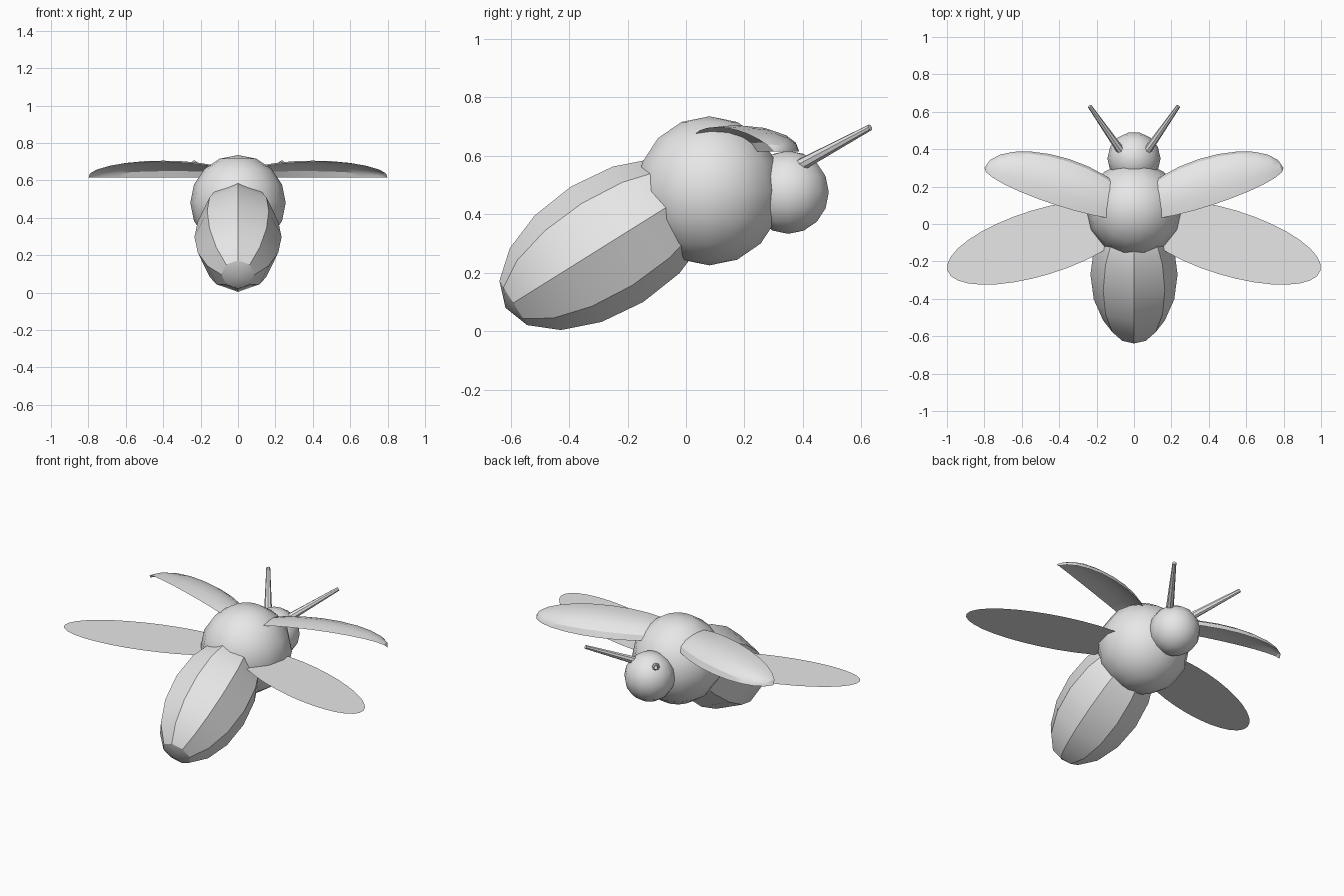
import bpy, bmesh, math
from mathutils import Matrix, Vector

if "Cube" in bpy.data.objects:
    bpy.data.objects.remove(bpy.data.objects["Cube"])

grey = bpy.data.materials.new("light_grey")
grey.diffuse_color = (0.8, 0.8, 0.8, 1)
grey.use_nodes = True
grey.node_tree.nodes["Principled BSDF"].inputs["Base Color"].default_value = grey.diffuse_color


def finish(name, bm, smooth=True):
    me = bpy.data.meshes.new(name)
    bm.to_mesh(me)
    bm.free()
    ob = bpy.data.objects.new(name, me)
    bpy.context.collection.objects.link(ob)
    me.materials.append(grey)
    if smooth:
        bpy.ops.object.select_all(action='DESELECT')
        ob.select_set(True)
        bpy.context.view_layer.objects.active = ob
        bpy.ops.object.shade_smooth_by_angle(angle=math.radians(30.5))
    return ob


def ball(name, loc, size, segs, rings, tilt=0.0, spin=0.0):
    bm = bmesh.new()
    m = (Matrix.Translation(loc) @ Matrix.Rotation(math.radians(tilt), 4, 'X')
         @ Matrix.Diagonal((*size, 1)) @ Matrix.Rotation(math.radians(spin), 4, 'Z'))
    bmesh.ops.create_uvsphere(bm, u_segments=segs, v_segments=rings, radius=1, matrix=m)
    return finish(name, bm)


# Body
ball("thorax", (0, 0.08, 0.48), (0.255, 0.255, 0.255), 14, 8, spin=90)
ball("head", (0, 0.35, 0.475), (0.142, 0.142, 0.142), 14, 8, spin=90)
ball("abdomen", (0, -0.27, 0.297), (0.233, 0.233, 0.41), 8, 8, tilt=-58)


# Domed wing case: a slice of an ellipsoid, open underneath and at the back
def wing_case(name, side):
    ang, a, b, c = math.radians(18), 0.42, 0.185, 0.09
    centre = Vector((0.40, 0.17, 0.615))
    rings, steps = 12, 5
    bm = bmesh.new()
    rows = []
    for i in range(rings + 1):
        u = math.pi * i / rings
        row = []
        for j in range(steps + 1):
            t = math.radians(22.5 * j)
            p = Vector((a * math.cos(u), b * math.sin(u) * math.cos(t),
                        c * math.sin(u) * math.sin(t)))
            p = Matrix.Rotation(ang, 3, 'Z') @ p + centre
            row.append(bm.verts.new((side * p.x, p.y, p.z)))
        rows.append(row)
    for r, q in zip(rows, rows[1:]):
        for j in range(steps):
            bm.faces.new((r[j], r[j + 1], q[j + 1], q[j]))
    bmesh.ops.remove_doubles(bm, verts=bm.verts, dist=1e-4)
    bm.normal_update()
    mid = Vector((side * centre.x, centre.y, centre.z))
    for f in bm.faces:
        if f.normal.dot(f.calc_center_median() - mid) < 0:
            f.normal_flip()
    finish(name, bm)


# Flat elliptical hind wing
def hind_wing(name, side):
    bm = bmesh.new()
    m = (Matrix.Translation((side * 0.5, -0.098, 0.48))
         @ Matrix.Rotation(math.radians(-17 * side), 4, 'Z')
         @ Matrix.Diagonal((0.52, 0.176, 1, 1)))
    bmesh.ops.create_circle(bm, cap_ends=True, segments=32, radius=1, matrix=m)
    bm.normal_update()
    for f in bm.faces:
        if f.normal.z < 0:
            f.normal_flip()
    finish(name, bm, False)


# Tapered antenna
def antenna(name, side):
    p, q = Vector((side * 0.07, 0.39, 0.567)), Vector((side * 0.237, 0.63, 0.697))
    d = q - p
    bm = bmesh.new()
    m = Matrix.Translation((p + q) / 2) @ d.to_track_quat('Z', 'Y').to_matrix().to_4x4()
    bmesh.ops.create_cone(bm, cap_ends=True, segments=8, radius1=0.022,
                          radius2=0.011, depth=d.length, matrix=m)
    finish(name, bm)


for side, label in ((-1, "left"), (1, "right")):
    wing_case("wing_case_" + label, side)
    hind_wing("hind_wing_" + label, side)
    antenna("antenna_" + label, side)
